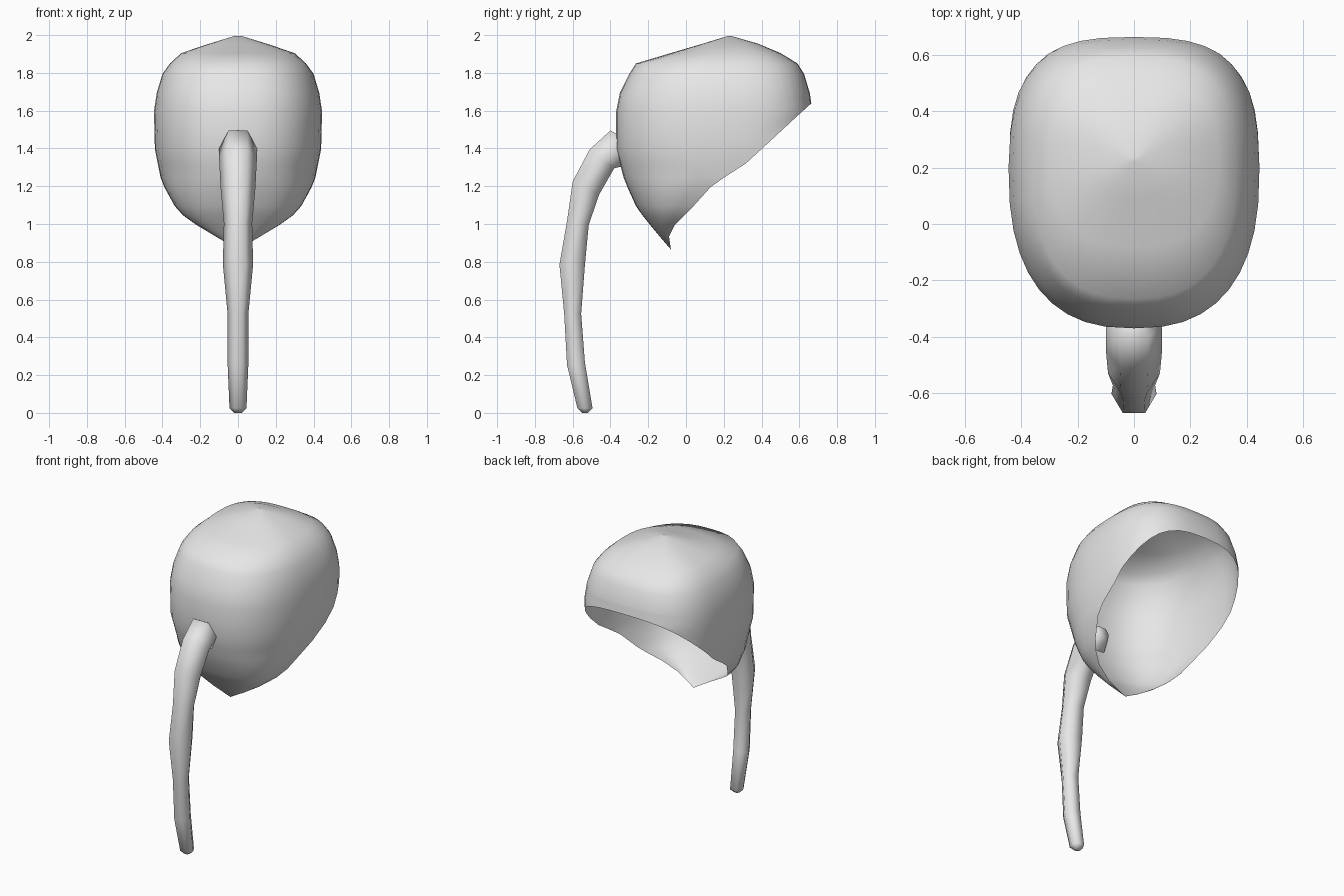
import bpy, bmesh, math

cube = bpy.data.objects.get("Cube")
if cube:
    bpy.data.objects.remove(cube, do_unlink=True)

grey = bpy.data.materials.new("light grey")
grey.use_nodes = True
COLOUR = (0.8, 0.8, 0.8, 1)
grey.diffuse_color = COLOUR
grey.node_tree.nodes["Principled BSDF"].inputs["Base Color"].default_value = COLOUR

# Hood slices: height, front y, centre y, back y, half width
SLICES = [
    (2.0, .22, .23, .24, .02), (1.96, .09, .23, .38, .15), (1.91, -.08, .22, .5, .3),
    (1.855, -.265, .2, .59, .36), (1.8, -.3, .2, .625, .4), (1.7, -.35, .2, .655, .43),
    (1.6, -.37, .2, .67, .445), (1.4, -.37, .2, .66, .44), (1.25, -.33, .2, .62, .41),
    (1.2, -.31, .13, .6, .39), (1.1, -.265, .04, .6, .335), (1.05, -.23, -.01, .6, .29),
    (1.0, -.19, -.06, .6, .22), (.94, -.14, -.09, .6, .12), (.87, -.08, -.08, .6, 0)]
# Back rim: height, y
RIM = [(1.25, .2), (1.31, .3), (1.42, .42), (1.55, .56), (1.645, .665)]
SPLIT, BEND = 1.25, 1.7
COLS = 40


def lookup(table, z):
    rows = sorted(table)
    z = max(rows[0][0], min(rows[-1][0], z))
    for a, b in zip(rows, rows[1:]):
        if z <= b[0]:
            t = (z - a[0]) / (b[0] - a[0])
            return [p + (q - p) * t for p, q in zip(a, b)][1:]


def hood_point(z, angle):
    """Rounded-square slice; angle 0 is the front, pi the back."""
    front, mid, back, width = lookup(SLICES, z)
    s, c = math.sin(angle), math.cos(angle)
    power = 2 / 2.5 if c >= 0 else 2 / 2.8
    x = math.copysign(abs(s) ** power, s) * width
    reach = abs(c) ** power
    y = mid + reach * ((front - mid) if c >= 0 else (back - mid))
    return x, y, z


def rim_height(angle):
    if math.cos(angle) > -1e-6:
        return SPLIT
    low, high = SPLIT, RIM[-1][0]
    for _ in range(30):
        z = (low + high) / 2
        if lookup(RIM, z)[0] < hood_point(z, angle)[1]:
            low = z
        else:
            high = z
    return high


def finish(bm, name, limit):
    bmesh.ops.remove_doubles(bm, verts=bm.verts, dist=0.0005)
    bmesh.ops.recalc_face_normals(bm, faces=bm.faces)
    mesh = bpy.data.meshes.new(name)
    bm.to_mesh(mesh)
    bm.free()
    mesh.materials.append(grey)
    obj = bpy.data.objects.new(name, mesh)
    bpy.context.collection.objects.link(obj)
    bpy.ops.object.select_all(action='DESELECT')
    obj.select_set(True)
    bpy.context.view_layer.objects.active = obj
    bpy.ops.object.shade_smooth_by_angle(angle=math.radians(limit))
    return obj


# Hood: full rings down to the split, then only the front half down to the tip
bm = bmesh.new()
angles = [2 * math.pi * i / COLS for i in range(COLS)]
rims = [rim_height(a) for a in angles]
levels = [s[0] for s in SLICES] + [1.5, 1.32]
levels.sort(reverse=True)
rings = []
for z in levels:
    ring = []
    for a, rim in zip(angles, rims):
        h = z
        if SPLIT <= z < BEND:
            h = BEND - (BEND - z) * (BEND - rim) / (BEND - SPLIT)
        in_use = z >= SPLIT or math.cos(a) > -1e-6
        ring.append(bm.verts.new(hood_point(h, a)) if in_use else None)
    rings.append(ring)
for upper, lower in zip(rings, rings[1:]):
    for i in range(COLS):
        j = (i + 1) % COLS
        corners = (upper[i], upper[j], lower[j], lower[i])
        if all(corners):
            bm.faces.new(corners)
bm.faces.new(rings[0])
finish(bm, "hood", 80)

# Stem rings: outer (y, z), inner (y, z), half width
STEM = [
    ((-.55, .005), (-.52, .005), .02), ((-.575, .03), (-.495, .03), .045),
    ((-.63, .26), (-.535, .27), .055), ((-.645, .53), (-.555, .53), .055),
    ((-.67, .79), (-.535, .79), .08), ((-.63, 1.02), (-.515, 1.0), .075),
    ((-.6, 1.23), (-.46, 1.16), .092), ((-.51, 1.4), (-.38, 1.3), .1),
    ((-.4, 1.5), (-.34, 1.31), .1), ((-.29, 1.44), (-.29, 1.37), .045)]
bm = bmesh.new()
rings = []
for (oy, oz), (iy, iz), w in STEM:
    my, mz = (oy + iy) / 2, (oz + iz) / 2
    points = [(-w / 2, oy, oz), (w / 2, oy, oz), (w, my, mz),
              (w / 2, iy, iz), (-w / 2, iy, iz), (-w, my, mz)]
    rings.append([bm.verts.new(p) for p in points])
for a, b in zip(rings, rings[1:]):
    for i in range(6):
        j = (i + 1) % 6
        bm.faces.new((a[i], a[j], b[j], b[i]))
bm.faces.new(rings[0])
bm.faces.new(rings[-1])
finish(bm, "stem", 65)

bpy.context.view_layer.update()
low = min(v.co.z for v in bpy.data.objects["stem"].data.vertices)
for name in ("hood", "stem"):
    bpy.data.objects[name].location.z -= low
